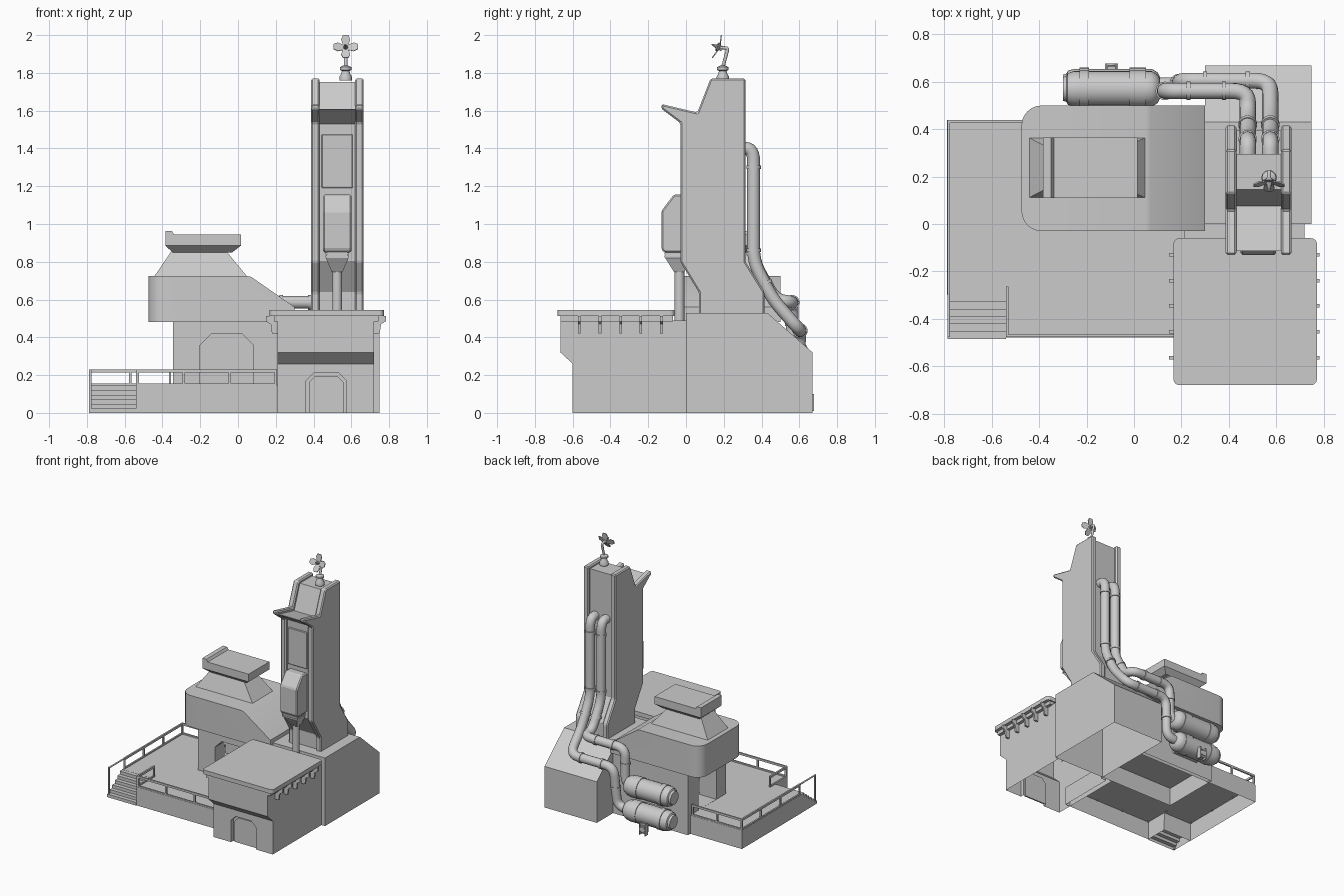
import bpy, bmesh, math
from mathutils import Vector, Matrix

if "Cube" in bpy.data.objects:
    bpy.data.objects.remove(bpy.data.objects["Cube"])

def finish(name, bm, smooth=False):
    bmesh.ops.recalc_face_normals(bm, faces=bm.faces)
    me = bpy.data.meshes.new(name)
    bm.to_mesh(me)
    bm.free()
    ob = bpy.data.objects.new(name, me)
    bpy.context.collection.objects.link(ob)
    if smooth:
        shade(ob)
    return ob

def shade(ob):
    bpy.ops.object.select_all(action='DESELECT')
    ob.select_set(True)
    bpy.context.view_layer.objects.active = ob
    bpy.ops.object.shade_smooth_by_angle(angle=math.radians(35))

# prism: 2D outline pushed along an axis (x: y,z / y: x,z / z: x,y)
def place(axis, u, v, w):
    return {'x': (w, u, v), 'y': (u, w, v), 'z': (u, v, w)}[axis]

def prism(name, pts, axis, a, b, bevel=0):
    bm = bmesh.new()
    A = [bm.verts.new(place(axis, u, v, a)) for u, v in pts]
    B = [bm.verts.new(place(axis, u, v, b)) for u, v in pts]
    bm.faces.new(A)
    bm.faces.new(B[::-1])
    n = len(pts)
    for i in range(n):
        j = (i + 1) % n
        bm.faces.new((A[i], B[i], B[j], A[j]))
    bmesh.ops.recalc_face_normals(bm, faces=bm.faces)
    if bevel:
        bmesh.ops.bevel(bm, geom=bm.edges[:], offset=bevel, segments=1, affect='EDGES')
    return finish(name, bm)

def box(name, x0, x1, y0, y1, z0, z1, bevel=0):
    return prism(name, [(x0, y0), (x1, y0), (x1, y1), (x0, y1)], 'z', z0, z1, bevel)

def loft(name, sections):
    # rectangles (x0,x1,y0,y1,z) joined from bottom to top
    bm = bmesh.new()
    rings = [[bm.verts.new(p) for p in ((a, c, z), (b, c, z), (b, d, z), (a, d, z))] for a, b, c, d, z in sections]
    bm.faces.new(rings[0])
    bm.faces.new(rings[-1])
    for r, s in zip(rings, rings[1:]):
        for i in range(4):
            bm.faces.new((r[i], r[(i+1) % 4], s[(i+1) % 4], s[i]))
    return finish(name, bm)

def lathe(name, prof, loc, direction=(0, 0, 1), n=24):
    bm = bmesh.new()
    m = Matrix.Translation(loc) @ Vector(direction).to_track_quat('Z', 'Y').to_matrix().to_4x4()
    rings = [[bm.verts.new(m @ Vector((r*math.cos(2*math.pi*i/n), r*math.sin(2*math.pi*i/n), h)))
              for i in range(n)] for r, h in prof]
    bm.faces.new(rings[0])
    bm.faces.new(rings[-1])
    for r, s in zip(rings, rings[1:]):
        for i in range(n):
            bm.faces.new((r[i], r[(i+1) % n], s[(i+1) % n], s[i]))
    return finish(name, bm, True)

def to_mesh(ob):
    dg = bpy.context.evaluated_depsgraph_get()
    return bpy.data.meshes.new_from_object(ob.evaluated_get(dg))

def cut(ob, cutter):
    mod = ob.modifiers.new('cut', 'BOOLEAN')
    mod.operation, mod.object, mod.solver = 'DIFFERENCE', cutter, 'EXACT'
    me = to_mesh(ob)
    ob.modifiers.clear()
    ob.data = me
    bpy.data.objects.remove(cutter)

def open_bottom(ob):
    bm = bmesh.new()
    bm.from_mesh(ob.data)
    bmesh.ops.delete(bm, geom=[f for f in bm.faces if f.calc_center_median().z < 0.001], context='FACES')
    bm.to_mesh(ob.data)
    bm.free()

def pipe(name, pts, r, bend=0.07):
    pts = [Vector(p) for p in pts]
    path = [pts[0]]
    for p, q, s in zip(pts, pts[1:], pts[2:]):
        a = q + (p - q).normalized() * min(bend, (p - q).length * 0.48)
        b = q + (s - q).normalized() * min(bend, (s - q).length * 0.48)
        path += [a*(1-t)**2 + q*2*t*(1-t) + b*t*t for t in [i/6 for i in range(7)]]
    path.append(pts[-1])
    cu = bpy.data.curves.new(name, 'CURVE')
    cu.dimensions, cu.bevel_depth, cu.bevel_resolution, cu.use_fill_caps = '3D', r, 4, True
    sp = cu.splines.new('POLY')
    sp.points.add(len(path) - 1)
    for v, p in zip(sp.points, path):
        v.co = (*p, 1)
    tmp = bpy.data.objects.new(name + '_curve', cu)
    bpy.context.collection.objects.link(tmp)
    me = to_mesh(tmp)
    bpy.data.objects.remove(tmp)
    ob = bpy.data.objects.new(name, me)
    bpy.context.collection.objects.link(ob)
    shade(ob)

def arch(u0, u1, z0, z1, c=0.05):
    return [(u0, z0), (u1, z0), (u1, z1-c), (u1-c, z1), (u0+c, z1), (u0, z1-c)]

def rounded(x0, x1, y0, y1, r, corners='abcd', n=6):
    out = []
    for k, cx, cy, a, px, py in (('a', x0+r, y0+r, 180, x0, y0), ('b', x1-r, y0+r, 270, x1, y0),
                                 ('c', x1-r, y1-r, 0, x1, y1), ('d', x0+r, y1-r, 90, x0, y1)):
        if k in corners:
            out += [(cx + r*math.cos(math.radians(a+90*i/n)), cy + r*math.sin(math.radians(a+90*i/n))) for i in range(n+1)]
        else:
            out.append((px, py))
    return out

# deck with a notch for the stairs
open_bottom(prism('deck', [(-.54, -.48), (.25, -.48), (.25, -.02), (.3, -.02), (.3, .44), (-.79, .44), (-.79, -.3), (-.54, -.3)], 'z', 0, .145))
steps = [(-.3, 0), (-.485, 0)]
for i in range(6):
    steps += [(-.485 + .031*i, .024*(i+1)), (-.485 + .031*(i+1), .024*(i+1))]
open_bottom(prism('stairs', steps, 'x', -.788, -.54))

# railings
def rail(name, p, q, posts):
    p, q = Vector(p), Vector(q)
    for z, h in ((.222, .008), (.15, .005)):
        lo = [min(p[i], q[i]) - .006 for i in (0, 1)]
        hi = [max(p[i], q[i]) + .006 for i in (0, 1)]
        box(name + '_bar', lo[0], hi[0], lo[1], hi[1], z-h, z+h)
    for i in range(posts):
        c = p.lerp(q, i/(posts-1))
        box(name + '_post', c.x-.006, c.x+.006, c.y-.006, c.y+.006, .14, .22)
rail('front_rail', (-.53, -.472), (.2, -.472), 4)
rail('left_rail', (-.782, -.28), (-.782, .432), 4)
rail('back_rail', (-.782, .432), (-.36, .432), 3)
rail('stair_rail', (-.535, -.472), (-.535, -.27), 2)
box('stair_foot_post', -.788, -.776, -.478, -.466, 0, .23)
pipe('stair_handrail', [(-.782, -.472, .225), (-.782, -.28, .225)], .006)

# house core with door openings
core = box('house_core', -.345, .3, 0, .47, 0, .49)
cut(core, prism('front_opening', arch(-.2, .08, .146, .42, .06), 'y', -.1, .34))
cut(core, prism('side_opening', arch(.12, .34, .146, .42, .05), 'x', -.5, 0))
open_bottom(core)

# overhanging house with rounded left corners and sloped right end
house = prism('house', rounded(-.475, .3, -.03, .5, .085, 'ad'), 'z', .48, .725)
cut(house, prism('slope_cut', [(.05, .725), (.05, .8), (.4, .8), (.4, .49), (.3, .56), (.07, .72)], 'y', -.2, .7))
shade(house)

# roof vent: flared base, neck and cap
loft('vent_base', [(-.445, .05, .11, .365, .72), (-.35, -.065, .16, .315, .86)])
loft('vent_cap', [(-.345, -.03, .15, .325, .85), (-.385, .015, .11, .365, .885), (-.385, .015, .11, .365, .945)])
prism('vent_lip', [(-.385, .94), (-.335, .94), (-.35, .963), (-.385, .963)], 'y', .11, .365)

# front building
hall = prism('front_building', [(-.6, 0), (0, 0), (0, .49), (-.07, .49), (-.07, .52), (-.665, .52), (-.665, .32), (-.6, .26)], 'x', .21, .72)
cut(hall, prism('door_cut', arch(.36, .575, -.05, .21, .04), 'y', -.7, -.57))
open_bottom(hall)
prism('door_panel', arch(.375, .56, 0, .195, .035), 'y', -.58, -.569)
shade(prism('front_roof', rounded(.167, .772, -.68, -.06, .025), 'z', .512, .545))
box('roof_underlip', .19, .745, -.665, -.07, .485, .513)
for y in (-.565, -.455, -.345, -.24, -.13):
    for s in (-1, 1):
        prof = [(.465 + s*d, z) for d, z in ((.25, .512), (.318, .512), (.318, .485), (.292, .47), (.285, .42), (.25, .42))]
        prism('roof_bracket', prof, 'y', y-.007, y+.007)

# tower base block with chamfered back
open_bottom(prism('tower_base', [(0, 0), (.67, 0), (.67, .32), (.43, .53), (0, .53)], 'x', .3, .75))

# tower: two side flanges and a recessed centre
outer = [(.07, .52), (.07, .635), (-.03, .8), (-.03, 1.535), (-.13, 1.61), (-.13, 1.635), (.06, 1.59),
         (.13, 1.77), (.315, 1.77), (.315, .8), (.415, .64), (.415, .52)]
inner = [(.09, .52), (.09, .64), (-.01, .805), (-.01, 1.53), (-.115, 1.605), (-.115, 1.61), (.075, 1.565),
         (.145, 1.752), (.295, 1.752), (.295, .795), (.395, .635), (.395, .52)]
for a, b in ((.387, .432), (.62, .665)):
    prism('tower_flange', outer, 'x', a, b, .008)
prism('tower_core', inner, 'x', .425, .63)
box('tower_panel', .443, .607, -.02, 0, 1.19, 1.475, .004)

# front capsule, funnel and feed pipe
prism('capsule', [(0, 1.155), (-.065, 1.155), (-.13, 1.07), (-.13, .865), (-.115, .85), (0, .85)], 'x', .45, .6, .008)
for z in (.822, .838):
    box('capsule_collar', .462, .588, -.115, 0, z, z+.01)
loft('funnel', [(.497, .553, -.063, -.007, .745), (.465, .585, -.11, 0, .82), (.475, .575, -.11, 0, .855)])
lathe('feed_pipe', [(.026, 0), (.026, .28)], (.525, -.035, .48))

# antenna
lathe('antenna_base', [(.033, 0), (.033, .02), (.024, .035), (.02, .05), (.03, .055), (.03, .07), (.012, .08)], (.57, .195, 1.76), n=12)
pipe('antenna_pole', [(.57, .195, 1.83), (.57, .222, 1.93), (.57, .18, 1.935)], .009, .01)
aim = Matrix.Translation((.57, .182, 1.932)) @ Matrix.Rotation(math.radians(68), 4, 'X')
for k in range(4):
    p = prism('antenna_petal', [(-.01, 0), (.01, 0), (.024, .045), (.014, .068), (-.014, .068), (-.024, .045)], 'z', 0, .006)
    p.data.transform(aim @ Matrix.Rotation(k*math.pi/2, 4, 'Z') @ Matrix.Rotation(math.radians(15), 4, 'X'))
lathe('antenna_tip', [(.014, -.01), (.012, .015), (.003, .05)], (.57, .182, 1.932), aim.to_3x3() @ Vector((0, 0, 1)), 8)

# twin pipes from tower to tanks
R = .034
pipe('upper_pipe', [(.48, .27, 1.4), (.48, .358, 1.4), (.48, .358, .8), (.48, .47, .6), (.48, .562, .585), (.13, .562, .585), (.13, .562, .31), (0, .562, .31)], R)
pipe('lower_pipe', [(.575, .27, 1.4), (.575, .358, 1.4), (.575, .358, .8), (.575, .46, .6), (.575, .605, .435), (.2, .605, .435), (.18, .585, .13), (0, .585, .13)], R)
rings = [(x, .358, z, (0, 0, 1)) for x in (.48, .575) for z in (1.3, .86)]
rings += [(x, .42, .685, (0, .5, -.87)) for x in (.48, .575)]
rings += [(.38, .562, .585, (1, 0, 0)), (.23, .562, .585, (1, 0, 0)), (.48, .605, .435, (1, 0, 0)), (.3, .605, .435, (1, 0, 0)),
          (.13, .562, .47, (0, 0, 1)), (.19, .595, .28, (0, 0, 1))]
for x, y, z, d in rings:
    lathe('pipe_ring', [(.039, -.009), (.039, .009)], (x, y, z), d)

# storage tanks with bands
tank = [(.03, 0), (.05, .0), (.055, .015), (.066, .02), (.075, .045), (.075, .07), (.08, .07), (.08, .11), (.075, .11), (.075, .28),
        (.08, .28), (.08, .35), (.075, .35), (.075, .375), (.06, .4), (.04, .41)]
for n, y, z in (('upper_tank', .57, .315), ('lower_tank', .58, .13)):
    lathe(n, tank, (-.3, y, z), (1, 0, 0), 32)
    box(n + '_mount', -.2, .02, .44, y, z-.03, z+.03)

# valve on the lower tank
box('valve_body', -.115, -.075, .62, .668, .02, .09, .004)
lathe('valve_wheel', [(.022, 0), (.022, .008)], (-.095, .67, .055), (0, 1, 0), 12)
for x in (-.122, -.075):
    box('valve_bracket', x, x+.007, .64, .678, .01, .1)
